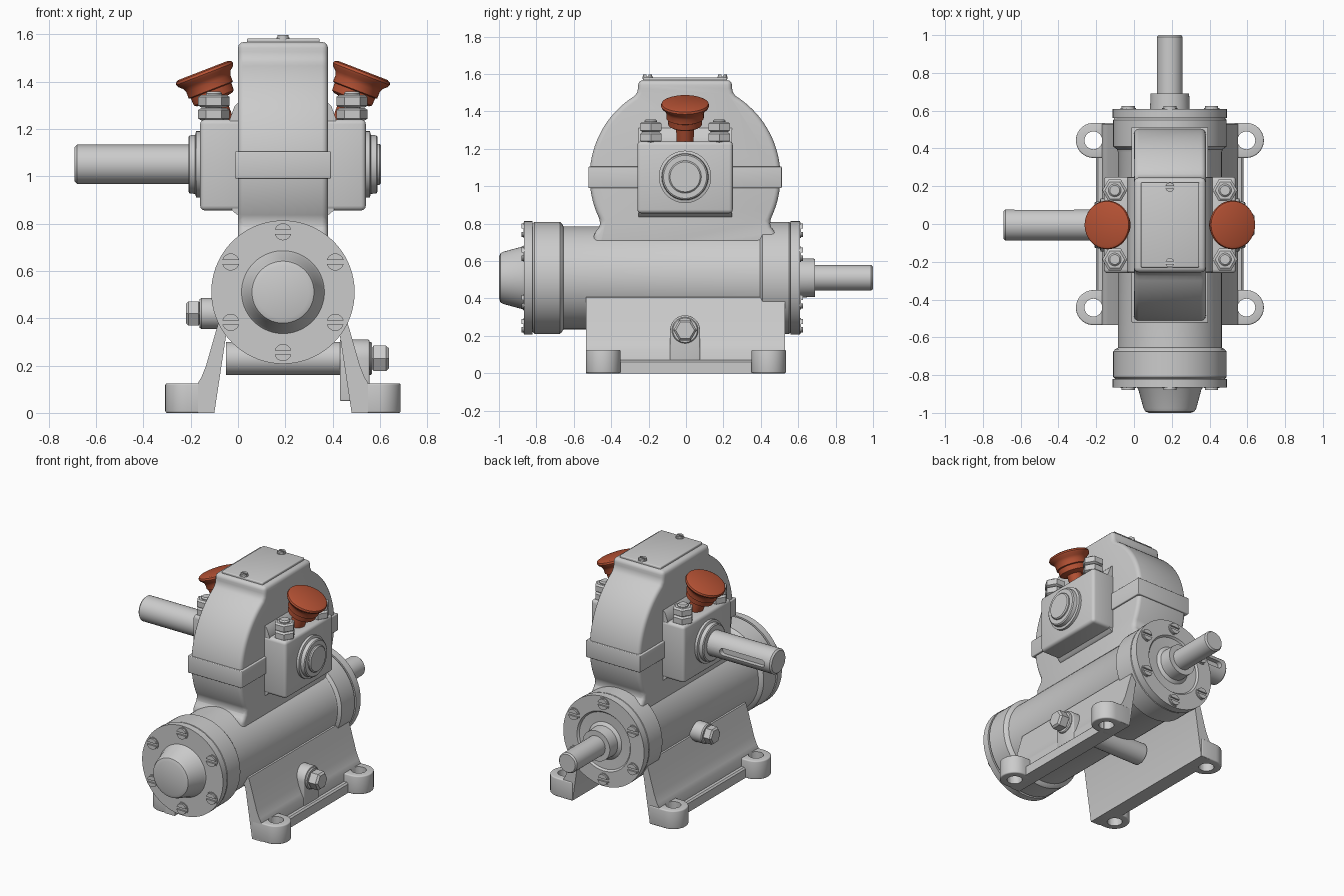
import bpy, bmesh
from math import sin, cos, pi, radians, asin
from mathutils import Vector

if "Cube" in bpy.data.objects:
    bpy.data.objects.remove(bpy.data.objects["Cube"])

CX, YC, WZ, GZ = 0.19, -0.005, 0.51, 1.05   # case centre, worm axis, gear axis
X, Yv, Z = Vector((1, 0, 0)), Vector((0, 1, 0)), Vector((0, 0, 1))


def finish(bm, name):
    bmesh.ops.recalc_face_normals(bm, faces=bm.faces)
    me = bpy.data.meshes.new(name)
    bm.to_mesh(me)
    bm.free()
    ob = bpy.data.objects.new(name, me)
    bpy.context.collection.objects.link(ob)
    return ob


def add_prism(bm, pts, axis, a, b):
    put = {'x': lambda u, v, w: (w, u, v), 'y': lambda u, v, w: (u, w, v),
           'z': lambda u, v, w: (u, v, w)}[axis]
    lo = [bm.verts.new(put(u, v, a)) for u, v in pts]
    hi = [bm.verts.new(put(u, v, b)) for u, v in pts]
    bm.faces.new(lo)
    bm.faces.new(hi)
    for i in range(len(pts)):
        j = (i + 1) % len(pts)
        bm.faces.new((lo[i], lo[j], hi[j], hi[i]))


def prism(name, pts, axis, a, b, bevel=0.0):
    bm = bmesh.new()
    add_prism(bm, pts, axis, a, b)
    bmesh.ops.recalc_face_normals(bm, faces=bm.faces)
    if bevel:
        edges = [e for e in bm.edges if e.calc_face_angle(0) > radians(35)]
        bmesh.ops.bevel(bm, geom=edges, offset=bevel, segments=3, profile=0.5,
                        affect='EDGES', clamp_overlap=False)
    return finish(bm, name)


def box(name, x, y, z, bevel=0.0):
    return prism(name, [(x[0], y[0]), (x[1], y[0]), (x[1], y[1]), (x[0], y[1])],
                 'z', z[0], z[1], bevel)


def lathe(name, profile, loc, axis, segs=48):
    """Revolve (radius, distance) points around an axis starting at loc."""
    bm = bmesh.new()
    rings = []
    for r, t in profile:
        n = 1 if r == 0 else segs
        rings.append([bm.verts.new((r * cos(2 * pi * i / segs), r * sin(2 * pi * i / segs), t))
                      for i in range(n)])
    for p, q in zip(rings, rings[1:]):
        for i in range(segs):
            j = (i + 1) % segs
            f = [p[i % len(p)], p[j % len(p)], q[j % len(q)], q[i % len(q)]]
            bm.faces.new(list(dict.fromkeys(f)))
    for ring in (rings[0], rings[-1]):
        if len(ring) > 1:
            bm.faces.new(ring)
    ob = finish(bm, name)
    ob.location = loc
    ob.rotation_euler = Vector(axis).to_track_quat('Z', 'Y').to_euler()
    return ob


def arc(cx, cy, r, a0, a1, n):
    return [(cx + r * cos(radians(a0 + (a1 - a0) * i / n)),
             cy + r * sin(radians(a0 + (a1 - a0) * i / n))) for i in range(n + 1)]


def screw(name, loc, axis, r=0.036):
    """Low round head made of two halves with a slot between them."""
    bm = bmesh.new()
    add_prism(bm, arc(0, 0, r * 1.15, 0, 345, 23), 'z', -0.01, 0.004)
    a = math_gap = 14
    for s in (0, 180):
        add_prism(bm, arc(0, 0, r, s + a, s + 180 - a, 12), 'z', 0, 0.015)
    ob = finish(bm, name)
    ob.location = loc
    ob.rotation_euler = Vector(axis).to_track_quat('Z', 'Y').to_euler()


def cut(ob, cutter):
    m = ob.modifiers.new("cut", 'BOOLEAN')
    m.operation, m.solver, m.object = 'DIFFERENCE', 'EXACT', cutter
    cutter.hide_render = True
    cutter.hide_viewport = True
    cutter.display_type = 'WIRE'


# Worm tube with its end flanges
lathe("worm_tube", [(0.29, 0), (0.3, 0.01), (0.3, 0.145), (0.29, 0.157), (0.275, 0.165), (0.275, 1.2),
                    (0.28, 1.215), (0.3, 1.23), (0.3, 1.37), (0.293, 1.38)], (CX, -0.82, WZ), Yv, 72)
lathe("front_cover", [(0.303, 0), (0.303, 0.045), (0.175, 0.045), (0.167, 0.056), (0.14, 0.155),
                      (0.131, 0.172), (0.11, 0.18), (0, 0.18)], (CX, -0.82, WZ), -Yv, 72)
lathe("rear_cover", [(0.303, 0), (0.303, 0.05), (0.2, 0.05), (0.19, 0.038), (0.125, 0.035), (0.105, 0.05),
                     (0.102, 0.13), (0.07, 0.13), (0, 0.13)], (CX, 0.56, WZ), Yv, 72)
lathe("worm_shaft", [(0.068, 0), (0.068, 0.33), (0.06, 0.34), (0, 0.34)], (CX, 0.66, WZ), Yv)
for i in range(6):
    a = radians(30 + 60 * i)
    p = (CX + 0.255 * cos(a), WZ + 0.255 * sin(a))
    screw("front_cover_screw", (p[0], -0.865, p[1]), -Yv)
    screw("rear_cover_screw", (p[0], 0.61, p[1]), Yv)

# Gear case: round body with flared foot and squared neck
half = [(0.49, 0.6), (0.49, 0.745), (0.472, 0.765), (0.457, 0.785)]
half += arc(0, GZ, 0.51, -28, 58, 26) + [(0.256, 1.502), (0.251, 1.525), (0.25, 1.567)]
prism("gear_case", [(YC + u, v) for u, v in half] + [(YC - u, v) for u, v in half[::-1]],
      'x', 0.0, 0.38, 0.025)
box("case_joint_band", (-0.013, 0.393), (YC - 0.517, YC + 0.517), (0.99, 1.105), 0.005)
box("top_cover", (0.037, 0.345), (YC - 0.225, YC + 0.225), (1.56, 1.582), 0.006)
for s in (-1, 1):
    screw("top_cover_screw", (CX, YC + 0.2 * s, 1.582), Z, 0.024)

red = bpy.data.materials.new("red_paint")
red.diffuse_color = (0.47, 0.085, 0.035, 1)
red.use_nodes = True
red.node_tree.nodes["Principled BSDF"].inputs["Base Color"].default_value = red.diffuse_color

for s in (-1, 1):
    def mx(d):
        return CX + s * d

    # Bearing blocks, flared where they meet the case
    prism("bearing_block", [(mx(0.15), 0.855), (mx(0.35), 0.855), (mx(0.35), 1.24), (mx(0.15), 1.24)],
          'y', YC - 0.255, YC + 0.255, 0.02)
    prism("block_fillet", [(mx(0.15), 0.83), (mx(0.19), 0.835), (mx(0.2), 0.842), (mx(0.215), 0.856),
                           (mx(0.225), 1.24), (mx(0.205), 1.295), (mx(0.185), 1.315), (mx(0.15), 1.315)],
          'y', YC - 0.25, YC + 0.25)
    lathe("bearing_ring", [(0.14, 0), (0.14, 0.022), (0.125, 0.026), (0.122, 0.05), (0.115, 0.055), (0, 0.055)],
          (mx(0.345), YC, GZ), s * X)

    # Studs with double nuts
    for t in (-1, 1):
        loc = Vector((mx(0.292), YC + 0.183 * t, 1.235))
        for k in (0, 0.055):
            lathe("nut", [(0.052, 0), (0.066, 0.008), (0.066, 0.045), (0.052, 0.054)], loc + Z * k, Z, 6)
        lathe("stud", [(0.034, 0), (0.034, 0.115), (0.026, 0.123), (0, 0.123)], loc, Z, 24)

    # Red grease cups leaning outward
    cup = lathe("grease_cup", [(0, 0), (0.112, 0), (0.125, -0.006), (0.129, -0.017), (0.124, -0.028),
                               (0.108, -0.042), (0.1, -0.06), (0.1, -0.088), (0.092, -0.092), (0.09, -0.125),
                               (0.08, -0.132), (0.048, -0.138), (0.045, -0.25)],
                (mx(0.337), YC, 1.447), (s * 0.36, 0, 0.93), 48)
    cup.data.materials.append(red)

    # Splayed side walls and base rails
    wall = [(0.29, 0), (0.36, 0), (0.36, 0.125), (0.345, 0.15), (0.325, 0.2), (0.285, 0.34), (0.265, 0.405),
            (0.2, 0.42), (0.24, 0.33)]
    prism("side_wall", [(mx(d), z) for d, z in wall], 'y', -0.535, 0.53)
    prism("base_rail", [(mx(0.295), 0), (mx(0.39), 0), (mx(0.39), 0.06), (mx(0.38), 0.07), (mx(0.295), 0.07)],
          'y', -0.4, 0.4)

    # Feet with bolt holes
    for t in (-1, 1):
        fy = 0.4425 * t
        tab = [(0.29, -0.0925)] + arc(0.405, 0, 0.0925, -90, 90, 20) + [(0.29, 0.0925)]
        foot = prism("foot", [(mx(d), fy + v) for d, v in tab], 'z', 0, 0.125, 0.008)
        hole = lathe("foot_hole_cutter", [(0.047, -0.1), (0.047, 0.2)], (mx(0.405), fy, 0), Z, 32)
        cut(foot, hole)

# Output shaft with keyway on the back, and closed far end
shaft = lathe("output_shaft", [(0.083, 0), (0.083, 0.48), (0.073, 0.49), (0, 0.49)], (-0.2, YC, GZ), -X)
slot = arc(-0.33, GZ, 0.024, -90, 90, 10) + arc(-0.62, GZ, 0.024, 90, 270, 10)
cut(shaft, prism("keyway_cutter", slot, 'y', YC + 0.05, YC + 0.15))
lathe("shaft_end_cap", [(0.087, 0), (0.087, 0.01), (0.08, 0.017), (0, 0.017)], (0.588, YC, GZ), X)

# Drain: arched pad, cross pipe and hex plug on the right
prism("drain_pad", [(YC - 0.08, 0.05)] + [(YC + 0.08, 0.05)] + [(YC + u, v) for u, v in arc(0, 0.23, 0.08, 0, 180, 20)],
      'x', 0.43, 0.555, 0.006)
lathe("drain_pipe", [(0.07, 0), (0.07, 0.61), (0.065, 0.617), (0, 0.617)], (-0.05, YC, 0.23), X)
lathe("drain_plug", [(0.05, 0), (0.062, 0.008), (0.062, 0.06), (0.05, 0.072)], (0.565, YC, 0.23), X, 6)

# Level plug on the left
lathe("level_boss", [(0.066, 0), (0.066, 0.155), (0.06, 0.162), (0, 0.162)], (0.0, YC, 0.42), -X)
lathe("level_plug", [(0.05, 0), (0.058, 0.006), (0.058, 0.05), (0.048, 0.06)], (-0.16, YC, 0.42), -X, 6)

# Smooth shading with crisp edges
bpy.ops.object.select_all(action='DESELECT')
for ob in bpy.context.collection.objects:
    if not ob.hide_viewport:
        ob.select_set(True)
        bpy.context.view_layer.objects.active = ob
bpy.ops.object.shade_smooth_by_angle(angle=radians(32))
